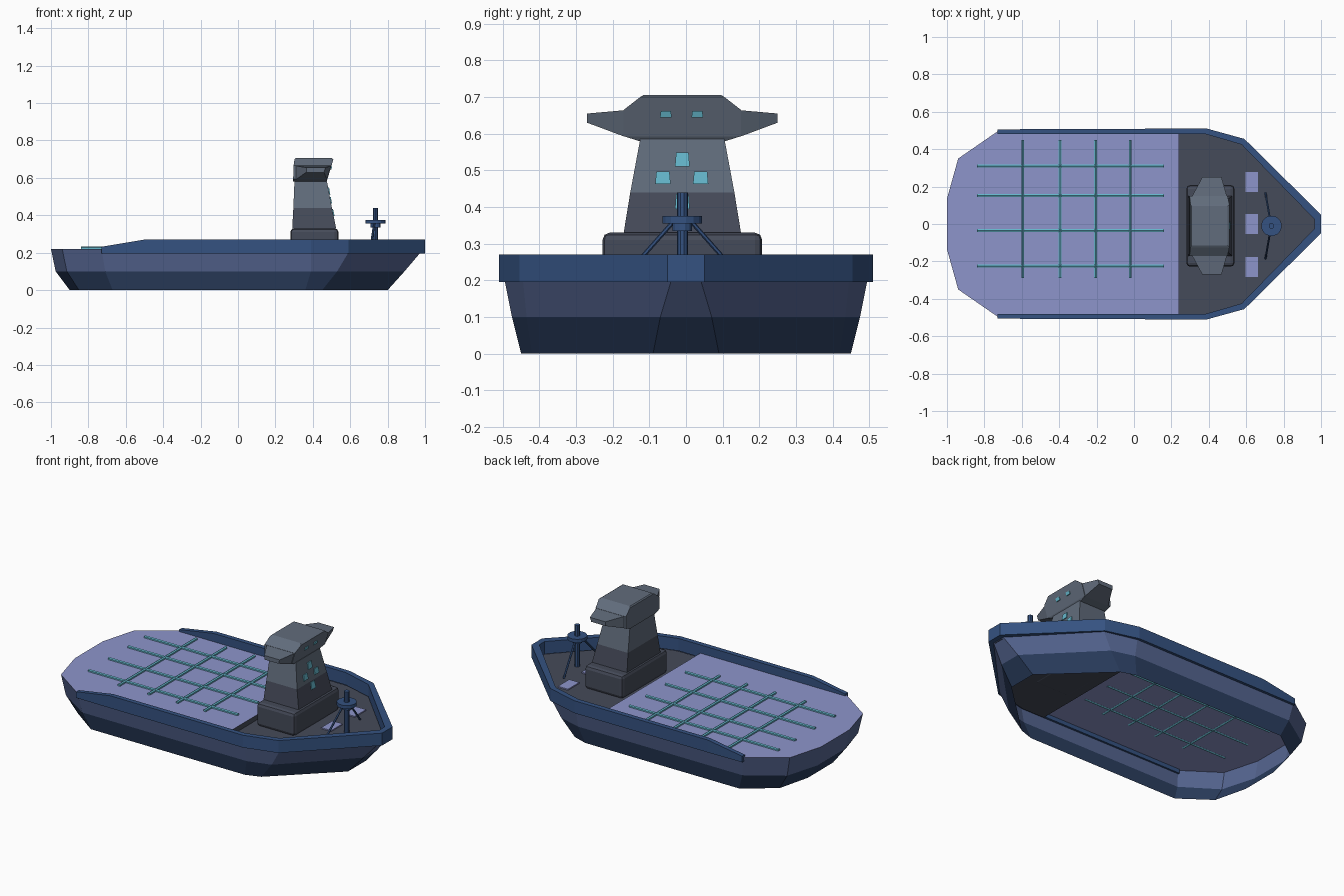
import bpy, bmesh, math
from mathutils import Vector

if "Cube" in bpy.data.objects:
    bpy.data.objects.remove(bpy.data.objects["Cube"])


def mat(name, rgb):
    m = bpy.data.materials.new(name)
    m.diffuse_color = (*rgb, 1)
    m.use_nodes = True
    m.node_tree.nodes["Principled BSDF"].inputs["Base Color"].default_value = m.diffuse_color
    return m


NAVY = mat("navy_trim", (0.035, 0.085, 0.22))
BLUE = mat("hull_blue", (0.09, 0.13, 0.28))
DARK = mat("hull_dark", (0.025, 0.05, 0.12))
LILAC = mat("deck_lilac", (0.27, 0.30, 0.60))
SLATE = mat("slate", (0.06, 0.07, 0.10))
GREY = mat("tower_grey", (0.12, 0.15, 0.20))
TEAL = mat("teal", (0.13, 0.47, 0.60))


def make(name, verts, faces, material, outward=True):
    me = bpy.data.meshes.new(name)
    me.from_pydata(verts, [], faces)
    me.materials.append(material)
    if outward:
        bm = bmesh.new()
        bm.from_mesh(me)
        bmesh.ops.recalc_face_normals(bm, faces=bm.faces)
        bm.to_mesh(me)
        bm.free()
    ob = bpy.data.objects.new(name, me)
    bpy.context.collection.objects.link(ob)
    return ob


def loft(name, rings, material, caps=True, closed=True):
    """Skin a list of equal-length rings."""
    n = len(rings[0])
    verts = [v for r in rings for v in r]
    faces = []
    for k in range(len(rings) - 1):
        for i in range(n if closed else n - 1):
            j = (i + 1) % n
            faces.append((k * n + i, k * n + j, (k + 1) * n + j, (k + 1) * n + i))
    if caps:
        faces += [tuple(range(n)), tuple(range((len(rings) - 1) * n, len(rings) * n))]
    return make(name, verts, faces, material)


def outline(half, z):
    """Mirror a half plan outline across y = 0."""
    return [(x, y, z) for x, y in half] + [(x, -y, z) for x, y in reversed(half)]


def rect(x0, x1, y0, y1, z):
    return [(x0, y0, z), (x1, y0, z), (x1, y1, z), (x0, y1, z)]


def box(name, x0, x1, y0, y1, z0, z1, material, bevel=0):
    ob = loft(name, [rect(x0, x1, y0, y1, z0), rect(x0, x1, y0, y1, z1)], material)
    if bevel:
        b = ob.modifiers.new("bevel", 'BEVEL')
        b.width, b.segments = bevel, 2
    return ob


def rod(name, a, b, r, material, sides=8):
    a, b = Vector(a), Vector(b)
    q = (b - a).to_track_quat('Z', 'Y')
    ring = [q @ Vector((r * math.cos(t), r * math.sin(t), 0))
            for t in (2 * math.pi * (i + .5) / sides for i in range(sides))]
    return loft(name, [[a + p for p in ring], [b + p for p in ring]], material)


# Hull: open shell in two colour bands
TOP = [(-1, .135), (-.94, .35), (-.73, .495), (.39, .495), (.59, .445), (.975, .04)]
MID = [(-.975, .13), (-.915, .34), (-.71, .475), (.39, .475), (.53, .435), (.89, .07)]
LOW = [(-.9, .12), (-.85, .32), (-.67, .45), (.36, .45), (.45, .42), (.8, .09)]
AFT = {0, 1, 2, 9, 10, 11}
top = outline(TOP, .2)
for i in AFT:
    top[i] = (*top[i][:2], .22)
loft("hull_lower", [outline(LOW, 0), outline(MID, .1)], DARK, caps=False)
loft("hull_upper", [outline(MID, .1), top], BLUE, caps=False)

# Decks
aft = outline(TOP[:3] + [(.24, .485)], .22)
make("aft_deck", aft, [tuple(range(len(aft)))[::-1]], LILAC, False)
fore = outline([(.24, .485), (.39, .485), (.59, .435), (.97, .03)], .19)
make("fore_deck", fore, [tuple(range(len(fore)))[::-1]], SLATE, False)
make("deck_step", [(.24, -.485, .19), (.24, .485, .19), (.24, .485, .22), (.24, -.485, .22)],
     [(3, 2, 1, 0)], SLATE, False)

# Bulwark rim: x, outer y, inner x, inner y, top z
rim = [(-.73, .505, -.73, .48, .232), (-.5, .508, -.5, .48, .27), (.39, .51, .385, .48, .27),
       (.59, .455, .575, .425, .27), (1, .05, .965, .025, .27)]
sections = []
for side in (1, -1):
    part = [[(x, side * y, .195), (x, side * y, z), (xi, side * yi, z), (xi, side * yi, .195)]
            for x, y, xi, yi, z in rim]
    sections += part if side == 1 else part[::-1]
loft("bulwark", sections, NAVY)

# Deck grid bars
for y in (.31, .152, -.035, -.225):
    rod("grid_bar_long", (-.84, y, .224), (.16, y, .224), .009, TEAL, 6)
for x in (-.595, -.395, -.205, -.02):
    rod("grid_bar_cross", (x, -.29, .224), (x, .45, .224), .009, TEAL, 6)

# Fore deck hatches
for y in (.225, 0, -.23):
    box("deck_hatch", .595, .662, y - .054, y + .054, .185, .197, LILAC)

# Tower
C = -.01
box("tower_base", .28, .537, C - .218, C + .218, .188, .33, SLATE, .02)
loft("tower_lower", [rect(.29, .525, C - .16, C + .16, .33),
                     rect(.296, .502, C - .142, C + .142, .44)], SLATE)
loft("tower_upper", [rect(.296, .502, C - .142, C + .142, .44),
                     rect(.302, .475, C - .115, C + .115, .585)], GREY)
head = [(.295, .47, .118, .58), (.295, .478, .16, .593),
        (.297, .5, .16, .665), (.302, .51, .115, .7), (.308, .5, .105, .706)]
loft("bridge_head", [rect(a, b, C - w, C + w, z) for a, b, w, z in head], GREY)
for s in (1, -1):
    root = [(.31, .592), (.475, .592), (.497, .664), (.31, .664)]
    tip = [(.365, .63), (.46, .63), (.468, .655), (.365, .655)]
    loft("bridge_wing", [[(x, C + s * .158, z) for x, z in root],
                         [(x, C + s * .26, z) for x, z in tip]], GREY)


# Windows follow the sloping forward faces
def window(y, z, w, h, face_x):
    rings = [[(face_x(zz) + d, yy, zz) for yy, zz in
              ((y - w, z - h), (y + w, z - h), (y + w * .85, z + h), (y - w * .85, z + h))]
             for d in (-.01, .005)]
    loft("window", rings, TEAL)


def upper(z):
    return .502 - (z - .44) * .186


def lower(z):
    return .525 - (z - .33) * .209


def brow(z):
    return .478 + (z - .593) * .306


for y in (-.055, .031):
    window(y, .653, .016, .009, brow)
for y in (-.063, .04):
    window(y, .48, .021, .017, upper)
window(C, .53, .02, .019, upper)
window(C, .415, .02, .02, lower)

# Tripod mast with round platform
M = .735
rod("mast", (M, C, .19), (M, C, .44), .015, NAVY, 10)
rod("mast_platform", (M, C, .355), (M, C, .376), .055, NAVY, 16)
rod("mast_collar", (M, C, .335), (M, C, .357), .028, NAVY, 12)
for s in (1, -1):
    rod("mast_leg", (M - .005, C + s * .02, .365), (.703, C + s * .175, .19), .006, NAVY, 6)
